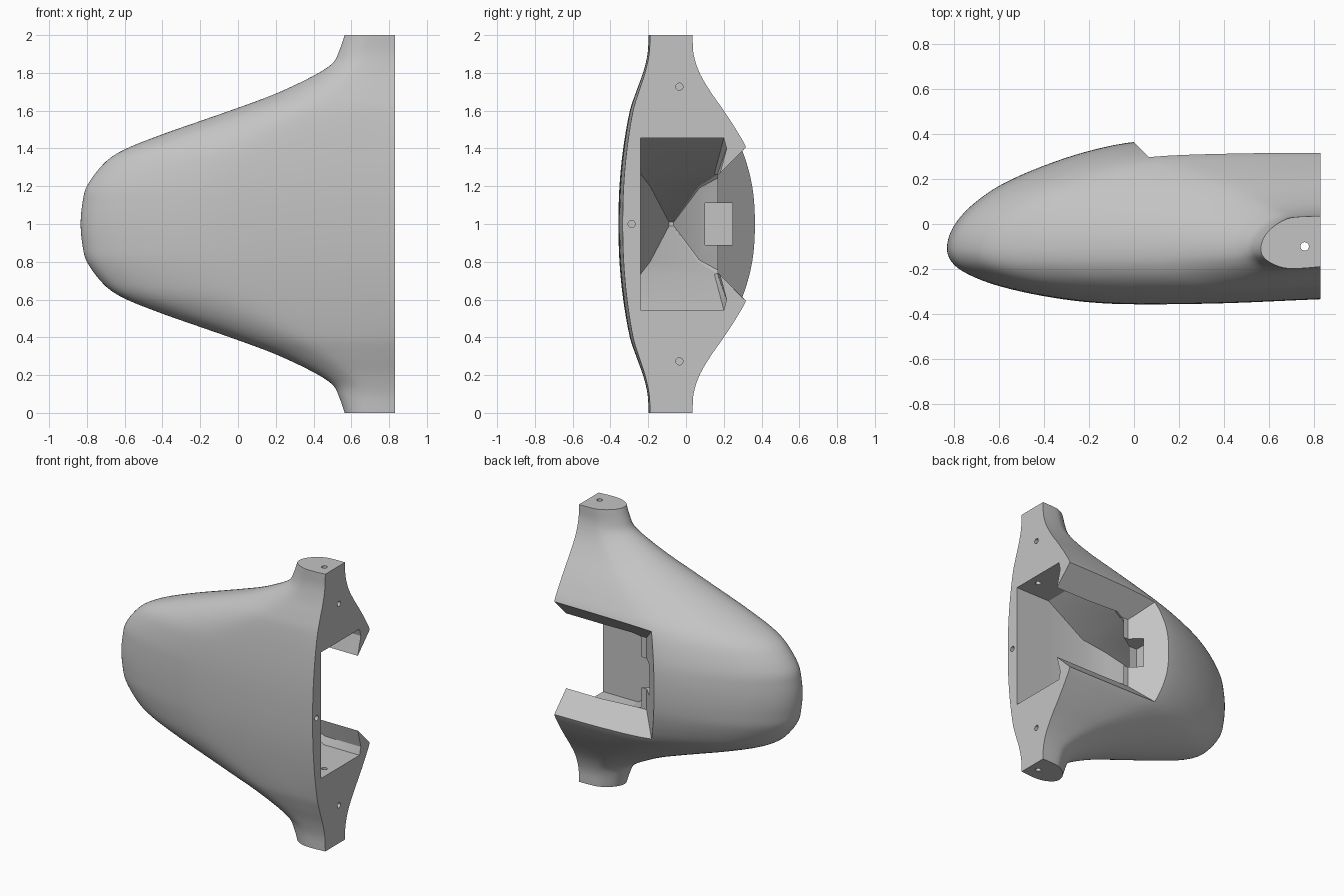
import bpy, bmesh, math
from mathutils import Vector

cube = bpy.data.objects.get("Cube")
if cube:
    bpy.data.objects.remove(cube)

END = 0.83      # x of the flat mounting end
RIDGE = -0.11   # y of the nose line

grey = bpy.data.materials.new("plain grey")
grey.use_nodes = True
grey.diffuse_color = (0.55, 0.55, 0.55, 1)
grey.node_tree.nodes["Principled BSDF"].inputs["Base Color"].default_value = (0.55, 0.55, 0.55, 1)


def smooth(points, v):
    """Smooth interpolation through (position, value) pairs."""
    n = len(points)

    def slope(i):
        a, b = points[max(i - 1, 0)], points[min(i + 1, n - 1)]
        return (b[1] - a[1]) / (b[0] - a[0])
    i = 0
    while i < n - 2 and v > points[i + 1][0]:
        i += 1
    (x0, y0), (x1, y1) = points[i], points[i + 1]
    w = x1 - x0
    t = (v - x0) / w
    a, b = slope(i) * w, slope(i + 1) * w
    c = y1 - y0
    return y0 + t * (a + t * (3 * c - 2 * a - b + t * (a + b - 2 * c)))


def loft(name, rings):
    """Closed solid through rings with equal point counts."""
    bm = bmesh.new()
    rows = [[bm.verts.new(p) for p in ring] for ring in rings]
    n = len(rows[0])
    for a, b in zip(rows, rows[1:]):
        for i in range(n):
            j = (i + 1) % n
            bm.faces.new((a[i], a[j], b[j], b[i]))
    bm.faces.new(rows[0][::-1])
    bm.faces.new(rows[-1])
    bmesh.ops.recalc_face_normals(bm, faces=bm.faces)
    mesh = bpy.data.meshes.new(name)
    bm.to_mesh(mesh)
    bm.free()
    mesh.materials.append(grey)
    obj = bpy.data.objects.new(name, mesh)
    bpy.context.collection.objects.link(obj)
    return obj


def peg(name, start, end, r):
    """Round cutter between two points."""
    a, b = Vector(start), Vector(end)
    turn = (b - a).to_track_quat('Z', 'Y')
    circle = [turn @ Vector((r * math.cos(k * math.tau / 20), r * math.sin(k * math.tau / 20), 0))
              for k in range(20)]
    return loft(name, [[p + c for c in circle] for p in (a, b)])


# Outline curves against distance from the middle height
tip_x = [(-0.1, -0.825), (0, -0.833), (0.1, -0.825), (0.2, -0.8), (0.33, -0.7), (0.395, -0.6),
         (0.475, -0.4), (0.545, -0.2), (0.615, 0), (0.69, 0.2), (0.785, 0.4),
         (0.85, 0.5), (0.92, 0.537), (1, 0.565)]
front_y = [(-0.2, -0.33), (0, -0.335), (0.2, -0.33), (0.4, -0.312), (0.6, -0.28),
           (0.7, -0.25), (0.8, -0.217), (0.9, -0.195), (1, -0.19)]
back_y = [(-0.2, 0.375), (0, 0.39), (0.2, 0.375), (0.4, 0.32), (0.5, 0.265), (0.6, 0.2),
          (0.7, 0.13), (0.8, 0.072), (0.9, 0.04), (1, 0.035)]
# Fullness from the nose to the mounting end
front_full = [(0, 0), (0.134, 0.31), (0.28, 0.58), (0.374, 0.74), (0.51, 0.94),
              (0.616, 1.06), (0.707, 1.1), (0.86, 1.08), (1, 1)]
back_full = [(0, 0), (0.134, 0.2), (0.28, 0.42), (0.374, 0.56), (0.51, 0.74),
             (0.616, 0.87), (0.707, 0.95), (0.86, 0.99), (1, 1)]

# Outer body, lofted upwards
STEPS, LEVELS = 36, 96
rings = []
for k in range(LEVELS + 1):
    z = 2 * k / LEVELS
    d = abs(z - 1)
    tip, yf, yb = (smooth(c, d) for c in (tip_x, front_y, back_y))
    ring = []
    for i in range(-STEPS, STEPS + 1):
        u = abs(i) / STEPS
        full, edge = (front_full, yf) if i < 0 else (back_full, yb)
        ring.append((tip + (END - tip) * u * u, RIDGE + (edge - RIDGE) * smooth(full, u), z))
    rings.append(ring)
body = loft("fairing_body", rings)


# Inner cavity: straight mouth, sloping throat, pointed depth
def mirrored(x, half):
    return [(x, y, 1 + d) for y, d in half] + [(x, y, 1 - d) for y, d in reversed(half)]


mouth = [(-0.24, 0.455), (0.2, 0.455), (0.215, 0.4), (0.18, 0.27)]
throat = [(-0.24, 0.265), (0.15, 0.265), (0.165, 0.262), (0.18, 0.25)]
neck = [(-0.19, 0.2), (0.06, 0.2), (0.065, 0.198), (0.07, 0.19)]
depth = [(-0.09, 0.01), (-0.07, 0.01), (-0.068, 0.009), (-0.066, 0.008)]
cavity = loft("cavity_cutter", [mirrored(0.9, mouth), mirrored(0.55, mouth), mirrored(0.25, throat),
                                mirrored(0.08, neck), mirrored(-0.35, depth)])


# Flared opening in the back
def opening(y):
    x, d = 0.365 - y, y + 0.09
    return [(x, y, 1 - d), (0.95, y, 1 - d), (0.95, y, 1 + d), (x, y, 1 + d)]


notch = loft("notch_cutter", [opening(0.17), opening(0.5)])

# Small square recess in the end wall of the opening
recess = loft("recess_cutter", [[(0.06, y, z) for y, z in
                                 ((0.1, 0.89), (0.245, 0.89), (0.245, 1.11), (0.1, 1.11))],
                                [(0.3, y, z) for y, z in
                                 ((0.1, 0.89), (0.245, 0.89), (0.245, 1.11), (0.1, 1.11))]])

# Fastener holes
cutters = [cavity, notch, recess, peg("front_hole", (0.73, -0.288, 1), (0.9, -0.288, 1), 0.019)]
for side in (-1, 1):
    z = 1 + side * 0.727
    cutters.append(peg("end_hole", (0.7, -0.035, z), (0.9, -0.035, z), 0.019))
    cutters.append(peg("tip_hole", (0.76, -0.1, 1 + side * 0.4), (0.76, -0.1, 1 + side * 1.1), 0.019))

bpy.ops.object.select_all(action='DESELECT')
bpy.context.view_layer.objects.active = body
body.select_set(True)
for cutter in cutters:
    cutter.hide_render = True
    mod = body.modifiers.new("cut", 'BOOLEAN')
    mod.operation = 'DIFFERENCE'
    mod.solver = 'EXACT'
    mod.object = cutter
    bpy.ops.object.modifier_apply(modifier=mod.name)
    bpy.data.objects.remove(cutter)

bpy.ops.object.shade_smooth_by_angle(angle=math.radians(25))
